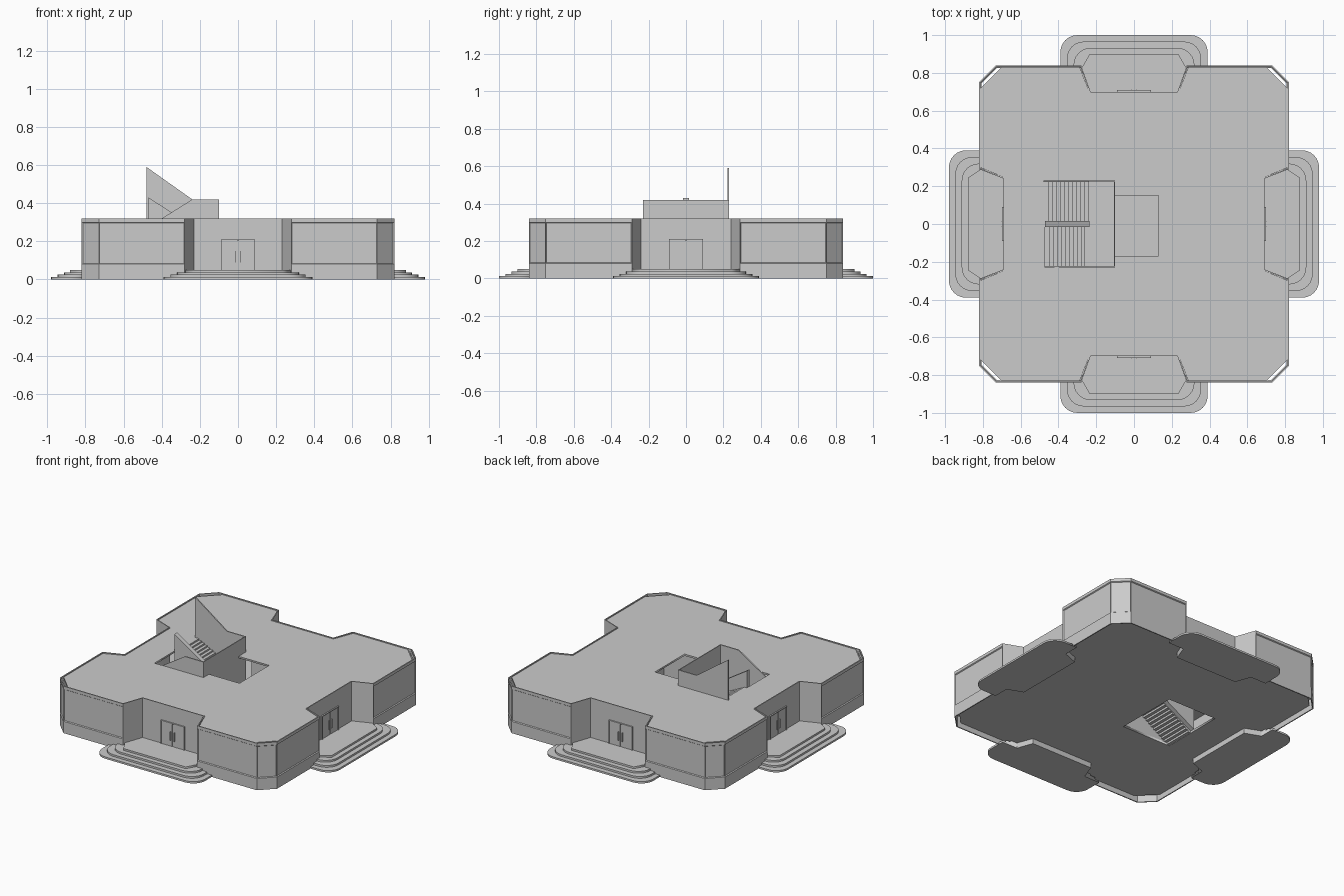
import bpy, bmesh, math

if "Cube" in bpy.data.objects:
    bpy.data.objects.remove(bpy.data.objects["Cube"])


def slab(name, loops, z0, z1):
    """Horizontal plate; extra loops become holes."""
    cu = bpy.data.curves.new(name, 'CURVE')
    cu.dimensions = '2D'
    cu.fill_mode = 'BOTH'
    cu.extrude = (z1 - z0) / 2
    for pts in loops:
        sp = cu.splines.new('POLY')
        sp.points.add(len(pts) - 1)
        for p, (x, y) in zip(sp.points, pts):
            p.co = (x, y, 0, 1)
        sp.use_cyclic_u = True
    ob = bpy.data.objects.new(name, cu)
    ob.location.z = (z0 + z1) / 2
    bpy.context.collection.objects.link(ob)
    bpy.ops.object.select_all(action='DESELECT')
    ob.select_set(True)
    bpy.context.view_layer.objects.active = ob
    bpy.ops.object.convert(target='MESH')
    return bpy.context.object


def finish(name, bm):
    me = bpy.data.meshes.new(name)
    bm.to_mesh(me)
    bm.free()
    ob = bpy.data.objects.new(name, me)
    bpy.context.collection.objects.link(ob)
    return ob


def prism(bm, prof, y0, y1):
    """Extrude an xz profile along y."""
    f = bm.faces.new([bm.verts.new((x, y0, z)) for x, z in prof])
    r = bmesh.ops.extrude_face_region(bm, geom=[f])
    new = [v for v in r['geom'] if isinstance(v, bmesh.types.BMVert)]
    bmesh.ops.translate(bm, verts=new, vec=(0, y1 - y0, 0))
    bmesh.ops.recalc_face_normals(bm, faces=bm.faces)


def box(bm, x0, x1, y0, y1, z0, z1):
    prism(bm, [(x0, z0), (x1, z0), (x1, z1), (x0, z1)], y0, y1)


def mirror4(q):
    """Full counter-clockwise outline from the +x +y quarter."""
    pts = list(q) + [(x, -y) for x, y in reversed(q)]
    pts += [(-x, -y) for x, y in q] + [(-x, y) for x, y in reversed(q)]
    return pts[::-1]


# Outer wall shell with sunken panels
outline = mirror4([(.23, .70), (.28, .84), (.73, .84), (.82, .75), (.82, .29), (.69, .24)])
bm = bmesh.new()
rows = [[bm.verts.new((x, y, z)) for x, y in outline] for z in (0, .08, .30, .32)]
panels = []
n = len(outline)
for r in range(3):
    for i in range(n):
        j = (i + 1) % n
        f = bm.faces.new((rows[r][i], rows[r][j], rows[r + 1][j], rows[r + 1][i]))
        c = f.calc_center_median()
        if r == 1 and (abs(c.x) > .81 or abs(c.y) > .83 or abs(c.x) + abs(c.y) > 1.5):
            panels.append(f)
bm.normal_update()
bmesh.ops.inset_individual(bm, faces=panels, thickness=.006, depth=-.006)
walls = finish("outer_walls", bm)
sol = walls.modifiers.new("thickness", 'SOLIDIFY')
sol.thickness = .008
sol.offset = -1

# Roof and floor plates with stairwell openings
inner = mirror4([(.235, .695), (.288, .832), (.70, .832), (.812, .72), (.812, .298), (.685, .245)])
roof_hole = [(-.47, -.23), (-.1, -.23), (-.1, -.17), (.13, -.17),
             (.13, .15), (-.1, .15), (-.1, .23), (-.47, .23)]
slab("roof", [inner, roof_hole], .302, .314)
slab("floor", [inner, [(-.47, -.22), (-.1, -.22), (-.1, .22), (-.47, .22)]], .035, .05)


# Entrance steps and doors on four sides
def tier(w, inner_y, outer_y, rad):
    pts = [(w, inner_y)]
    for k in range(7):
        a = math.radians(15 * k)
        pts.append((w - rad + rad * math.cos(a), outer_y - rad + rad * math.sin(a)))
    return pts + [(-x, y) for x, y in reversed(pts)]


for side, (turn, reach, face) in {"back": (0, 1.0, .70), "left": (90, .98, .69),
                                  "front": (180, 1.0, .70), "right": (270, .98, .69)}.items():
    rot = math.radians(turn)
    for k in range(3):
        w = .39 - .035 * k
        st = slab(f"{side}_step_{k + 1}", [tier(w, face + .1, reach - .034 * k, .09)],
                  0, .0125 * (k + 1))
        st.rotation_euler.z = rot
    e = .28 if face == .70 else .29
    top = [(e - .05, face), (e, face + .12), (e - .045, reach - .1)]
    st = slab(f"{side}_porch", [top + [(-x, y) for x, y in reversed(top)]], 0, .05)
    st.rotation_euler.z = rot

    bm = bmesh.new()
    for s in (-1, 1):
        x0, x1 = sorted((s * .006, s * .084))
        box(bm, x0, x1, face, face + .004, .05, .204)
        x0, x1 = sorted((s * .084, s * .09))
        box(bm, x0, x1, face, face + .009, .05, .21)
        x0, x1 = sorted((s * .013, s * .017))
        box(bm, x0, x1, face, face + .012, .09, .15)
    box(bm, -.09, .09, face, face + .009, .204, .21)
    finish(f"{side}_doors", bm).rotation_euler.z = rot

# Two flights of stairs with a half landing
bm = bmesh.new()
N = 11
dx = .23 / N
for k in range(N):
    z = .05 + .15 * (k + 1) / N
    x = -.47 + dx * k
    box(bm, x, x + dx, -.222, -.015, z - .027, z)
    z = .2 + .114 * (k + 1) / N
    x = -.24 - dx * (k + 1)
    box(bm, x, x + dx, .015, .222, z - .022, z)
box(bm, -.24, -.104, -.222, .222, .185, .2)
finish("stairs", bm)

# Stairwell walls and centre balustrade
bm = bmesh.new()
prism(bm, [(-.47, .05), (-.1, .05), (-.1, .42), (-.24, .42), (-.47, .276)], -.23, -.222)
prism(bm, [(-.48, .05), (-.1, .05), (-.1, .42), (-.24, .42), (-.48, .59)], .222, .23)
box(bm, -.106, -.1, -.222, .222, .05, .42)
finish("stairwell_walls", bm)
bm = bmesh.new()
prism(bm, [(-.47, .05), (-.24, .18), (-.235, .28), (-.47, .43)], -.015, .015)
finish("stair_balustrade", bm)

# Inner room walls around the stair hall
bm = bmesh.new()
box(bm, .37, .38, -.3, .3, .05, .302)
for y in (-.3, .29):
    box(bm, -.1, .38, y, y + .01, .05, .302)
finish("hall_walls", bm)
